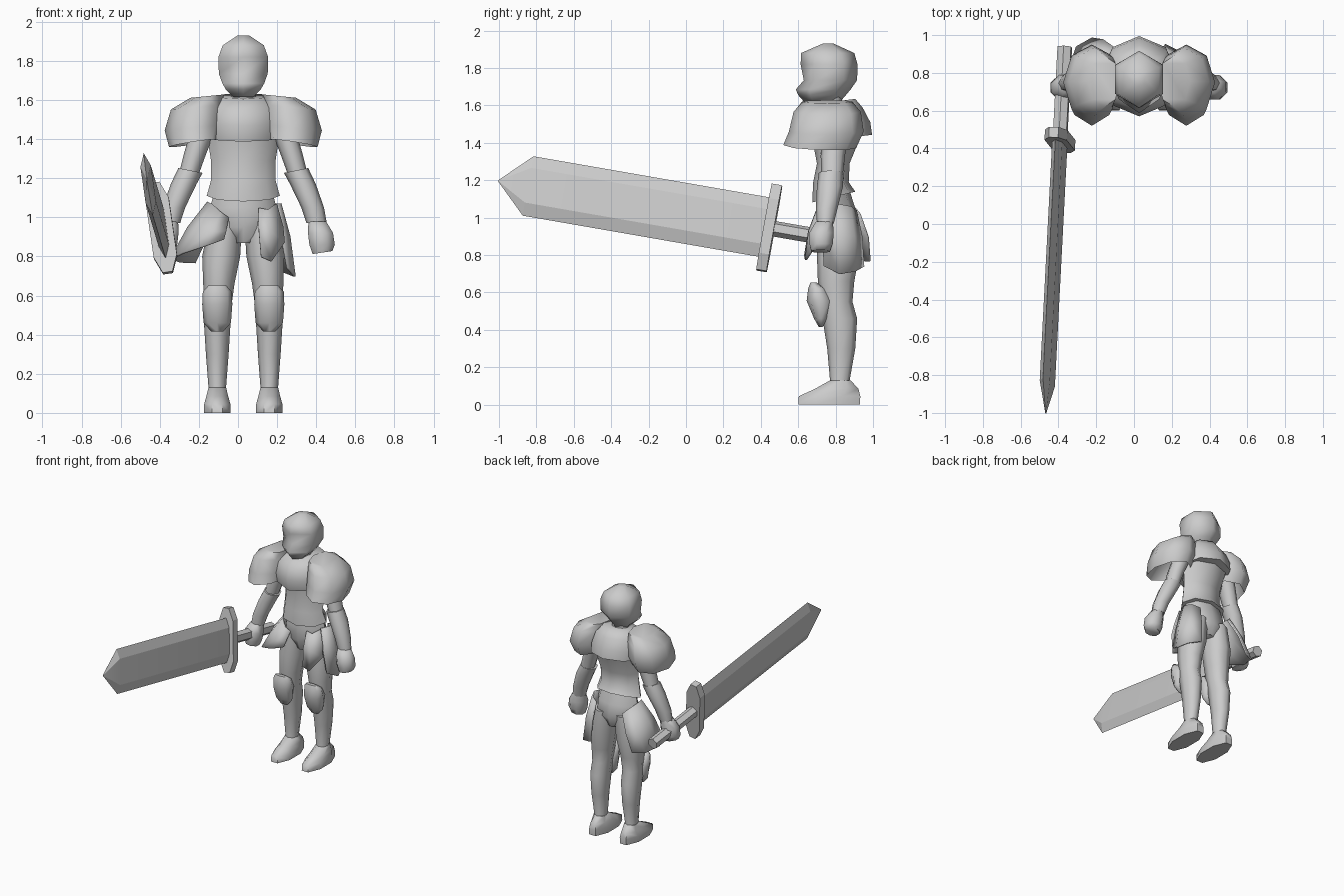
import bpy, bmesh, math
from mathutils import Vector, Matrix

CX = 0.027  # body centre line
steel = bpy.data.materials.new("steel_grey")
steel.diffuse_color = (0.6, 0.6, 0.6, 1)


def finish(name, bm, angle=62):
    bmesh.ops.recalc_face_normals(bm, faces=bm.faces)
    me = bpy.data.meshes.new(name)
    bm.to_mesh(me)
    bm.free()
    me.materials.append(steel)
    ob = bpy.data.objects.new(name, me)
    bpy.context.collection.objects.link(ob)
    bpy.ops.object.select_all(action='DESELECT')
    ob.select_set(True)
    bpy.context.view_layer.objects.active = ob
    bpy.ops.object.shade_smooth_by_angle(angle=math.radians(angle))
    return ob


def skin(bm, rows, closed=True, caps=True):
    rows = [[bm.verts.new(p) for p in r] for r in rows]
    n = len(rows[0])
    for a, b in zip(rows, rows[1:]):
        for i in range(n if closed else n - 1):
            j = (i + 1) % n
            bm.faces.new((a[i], a[j], b[j], b[i]))
    if caps:
        bm.faces.new(rows[0])
        bm.faces.new(rows[-1])


def loft(name, rings, n=8, s=1, phase=-90, angle=62):
    """Rings: z, centre x, half width, front y, back y, optional y slope and x slope."""
    unit = [(math.cos(math.radians(phase) + i * math.tau / n),
             math.sin(math.radians(phase) + i * math.tau / n)) for i in range(n)]
    mx, my = max(abs(u[0]) for u in unit), max(abs(u[1]) for u in unit)
    rows = []
    for z, cx, rx, y0, y1, *t in rings:
        ry = (y1 - y0) / 2 / my
        ky, kx = (t + [0, 0])[:2]
        rows.append([(CX + s * (cx + rx * x / mx), (y0 + y1) / 2 + ry * y,
                      z + ky * ry * y + kx * rx * x / mx) for x, y in unit])
    bm = bmesh.new()
    skin(bm, rows)
    return finish(name, bm, angle)


def plate(name, rows, s, splay):
    """Curved hip plate. Rows: radius x, radius y, list of (angle, z)."""
    pts = [[Vector((CX + s * (0.10 + rx * math.cos(math.radians(a))),
                    0.82 + ry * math.sin(math.radians(a)), z)) for a, z in row]
           for rx, ry, row in rows]
    pivot = Vector((CX + s * 0.17, 0.82, 1.05))
    rot = Matrix.Rotation(math.radians(-s * splay), 3, 'Y')
    pts = [[rot @ (p - pivot) + pivot for p in r] for r in pts]
    bm = bmesh.new()
    skin(bm, pts, False, False)
    ob = finish(name, bm)
    m = ob.modifiers.new("thickness", 'SOLIDIFY')
    m.thickness = 0.012
    m.offset = 0


# Head and neck
loft("head", [(1.615, 0, .05, .635, .82), (1.655, 0, .09, .60, .855), (1.685, 0, .107, .587, .88),
              (1.735, 0, .125, .63, .915), (1.82, 0, .127, .613, .917),
              (1.88, 0, .105, .615, .90), (1.93, 0, .03, .73, .79)], 6, angle=85)
loft("neck", [(1.52, 0, .07, .70, .84), (1.68, 0, .06, .71, .83)])

# Chest armour, torso and pelvis
loft("chest_armour", [(1.415, 0, .20, .59, .995, .14), (1.49, 0, .205, .57, .985, .1),
                      (1.57, 0, .185, .60, .945, .1), (1.62, 0, .13, .66, .905, .12)])
loft("torso", [(1.11, 0, .187, .675, .905, .25), (1.19, 0, .165, .68, .87),
               (1.29, 0, .165, .70, .875), (1.45, 0, .19, .67, .94)])
loft("pelvis", [(.87, 0, .07, .73, .89), (.95, 0, .17, .70, .925),
                (1.05, 0, .17, .70, .905), (1.16, 0, .14, .71, .87)])

for s, side in ((1, "left"), (-1, "right")):
    # Shoulder armour with a hollow underside
    loft(side + "_shoulder_armour",
         [(1.50, .235, .10, .62, .87), (1.38, .25, .13, .52, .91, -.04, -.15),
          (1.46, .25, .152, .55, .95, 0, -.1), (1.565, .235, .135, .575, .935, 0, -.1),
          (1.62, .185, .085, .62, .89, 0, -.1)], 8, s, 0)
    # Arm, forearm guard and fist
    loft(side + "_upper_arm", [(1.20, .285, .05, .725, .835), (1.33, .245, .057, .72, .85),
                               (1.46, .20, .065, .73, .87)], 8, s)
    loft(side + "_forearm", [(.97, .375, .052, .70, .79), (1.05, .355, .058, .695, .81),
                             (1.17, .305, .066, .70, .84), (1.24, .27, .062, .71, .842, 0, .2)],
         8, s)
    loft(side + "_fist", [(.82, .405, .05, .67, .77, 0, .15), (.86, .403, .065, .66, .785),
                          (.92, .395, .064, .66, .79), (.98, .378, .045, .695, .785)],
         8, s, -67.5)
    # Leg, knee guard and boot
    loft(side + "_leg", [(.06, .133, .05, .76, .89), (.13, .133, .045, .77, .875),
                         (.30, .133, .058, .755, .905), (.46, .133, .068, .73, .915),
                         (.55, .13, .07, .72, .89), (.66, .125, .08, .705, .90),
                         (.80, .113, .097, .70, .925), (.98, .09, .085, .71, .92)], 8, s)
    loft(side + "_knee_guard", [(.415, .133, .03, .71, .73), (.46, .133, .07, .685, .76),
                                (.555, .133, .077, .645, .79), (.62, .133, .074, .653, .75),
                                (.652, .133, .045, .665, .70)], 8, s)
    loft(side + "_boot", [(0, .133, .067, .60, .93), (.045, .133, .067, .603, .932),
                          (.085, .133, .056, .69, .922), (.13, .133, .045, .77, .88)],
         8, s, -67.5)

# Left hip: separate front and side plates
plate("left_front_hip_plate",
      [(.09, .12, [(-105, 1.05), (-75, 1.04), (-40, 1.07)]),
       (.12, .165, [(-102, .93), (-75, .93), (-35, .95)]),
       (.13, .185, [(-98, .80), (-75, .775), (-38, .87)])], 1, 2)
plate("left_side_hip_plate",
      [(.09, .09, [(-45, 1.07), (0, 1.07), (40, 1.06), (80, 1.04)]),
       (.13, .12, [(-45, .90), (0, .90), (40, .90), (80, .90)]),
       (.15, .13, [(-40, .74), (0, .695), (40, .71), (80, .74)])], 1, 2)

# Right hip: one broad plate pushed outward
angles = (-115, -85, -45, 0, 45, 80)
plate("right_hip_plate",
      [(.09, .11, list(zip(angles, (1.04, 1.05, 1.07, 1.07, 1.06, 1.04)))),
       (.13, .155, list(zip(angles, (.97, .94, .92, .91, .90, .90)))),
       (.145, .165, list(zip(angles, (.93, .86, .78, .73, .73, .76))))], -1, 24)

# Sword frame: along the blade, across its width, through its thickness
d = Vector((-.052, -1, .174)).normalized()
u = Vector((-.15, 0, 1))
u = (u - d * u.dot(d)).normalized()
w = d.cross(u)
hilt = Vector((-.392, .445, .945))


def sword_part(name, sections):
    """Sections: distance along the blade and an outline of (across, through)."""
    bm = bmesh.new()
    skin(bm, [[hilt + d * t + u * a + w * b for a, b in o] for t, o in sections])
    finish(name, bm, 10)


def outline(h, k, b):  # six-sided section with sharp upper and lower edges
    return [(h, 0), (k, b), (-k, b), (-h, 0), (-k, -b), (k, -b)]


sword_part("sword_blade", [(0, outline(.163, .095, .027)), (1.31, outline(.163, .095, .027)),
                           (1.472, outline(.004, .002, .002))])
guard = [(.235, .025), (.15, .06), (-.15, .06), (-.235, .025),
         (-.235, -.025), (-.15, -.06), (.15, -.06), (.235, -.025)]
sword_part("sword_guard", [(-.028, guard), (.028, guard)])
grip = [(.022, .036), (-.022, .036), (-.042, 0), (-.022, -.036), (.022, -.036), (.042, 0)]
sword_part("sword_grip", [(-.50, grip), (0, grip)])
